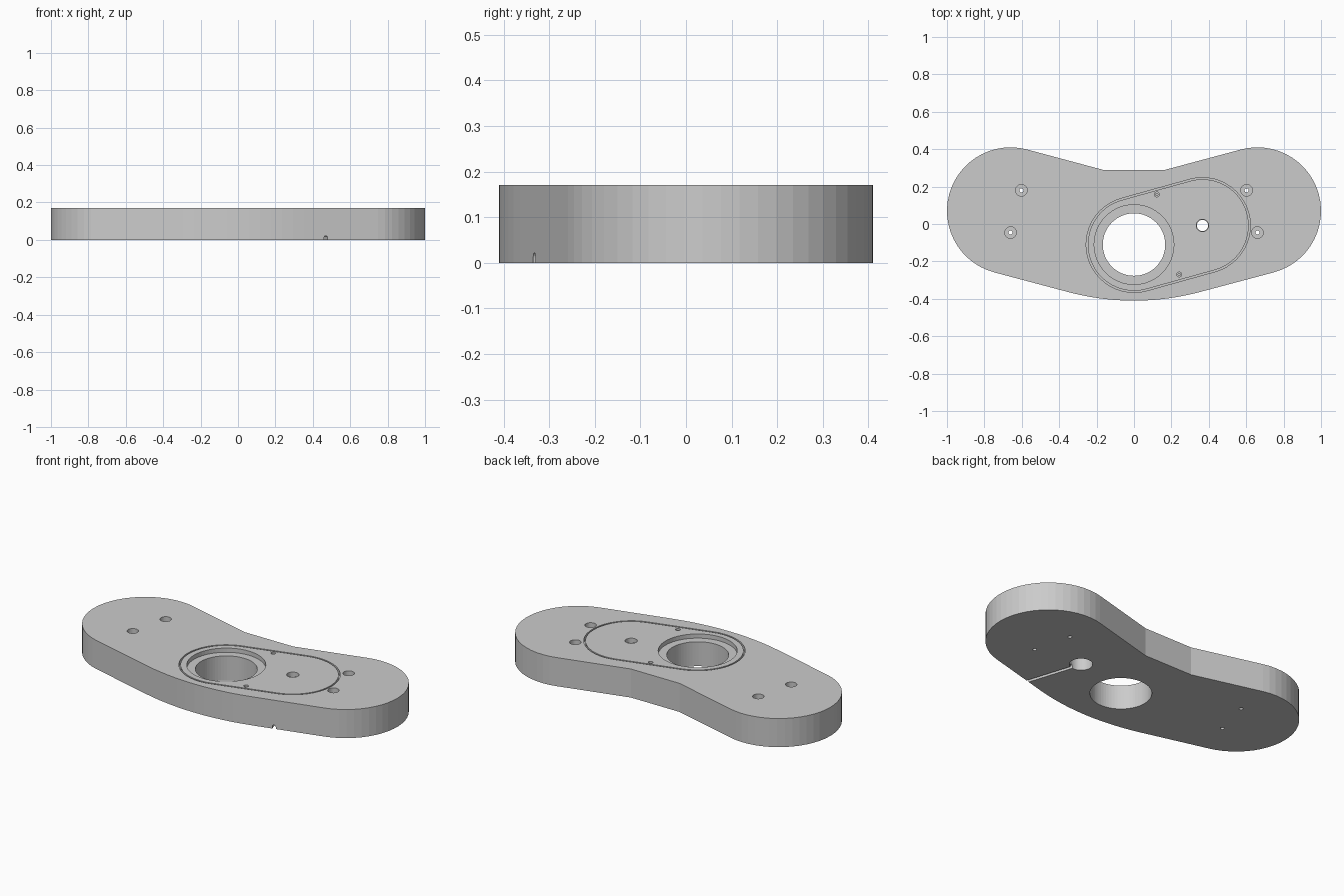
import bpy, bmesh
from math import sin, cos, pi, radians, sqrt, atan2

if "Cube" in bpy.data.objects:
    bpy.data.objects.remove(bpy.data.objects["Cube"])

H = 0.17            # body height
FLOOR = 0.145       # floor of the recess holding the cover plate
A = (0.0, -0.11)    # large bore centre
B = (0.366, -0.008) # small hole centre


def arc(c, r, a0, a1, n):
    return [(c[0] + r * cos(radians(a0 + (a1 - a0) * i / n)),
             c[1] + r * sin(radians(a0 + (a1 - a0) * i / n))) for i in range(n + 1)]


def circle(c, r, n=48):
    return arc(c, r, 0, 360, n)[:-1]


def prism(name, pts, z0, z1):
    bm = bmesh.new()
    low = [bm.verts.new((x, y, z0)) for x, y in pts]
    top = [bm.verts.new((x, y, z1)) for x, y in pts]
    n = len(pts)
    bm.faces.new(low[::-1])
    bm.faces.new(top)
    for i in range(n):
        j = (i + 1) % n
        bm.faces.new((low[i], low[j], top[j], top[i]))
    bmesh.ops.recalc_face_normals(bm, faces=bm.faces)
    me = bpy.data.meshes.new(name)
    bm.to_mesh(me)
    bm.free()
    ob = bpy.data.objects.new(name, me)
    bpy.context.collection.objects.link(ob)
    return ob


def cut(ob, cutter):
    cutter.hide_render = True
    m = ob.modifiers.new("cut", 'BOOLEAN')
    m.operation = 'DIFFERENCE'
    m.solver = 'EXACT'
    m.object = cutter
    bpy.context.view_layer.objects.active = ob
    bpy.ops.object.modifier_apply(modifier=m.name)
    bpy.data.objects.remove(cutter, do_unlink=True)


def drill(ob, c, r, z0, z1, n=32):
    cut(ob, prism("cutter", circle(c, r, n), z0, z1))


def capsule(r):
    t = math_angle = atan2(B[1] - A[1], B[0] - A[0]) * 180 / pi
    return arc(B, r, t - 90, t + 90, 24) + arc(A, r, t + 90, t + 270, 24)


# Boomerang-shaped body: right half profile, mirrored
right = arc((0, 0.95), 1.36, -90, -75, 6)[1:] \
    + arc((0.66, 0.07), 0.34, -75, 105, 26) + [(0.16, 0.288)]
outline = [(0, -0.41)] + right + [(-x, y) for x, y in reversed(right)]
body = prism("body", outline, 0, H)

# Recess for the cover plate, and the large bore
cut(body, prism("cutter", capsule(0.256), FLOOR, H + 0.1))
drill(body, A, 0.167, -0.1, H + 0.1, 64)

# Counterbored mounting holes
for s in (-1, 1):
    for c in ((s * 0.602, 0.18), (s * 0.66, -0.046)):
        drill(body, c, 0.031, 0.07, H + 0.1)
        drill(body, c, 0.011, -0.1, H + 0.1, 16)

# Small through hole with a wider pocket underneath
drill(body, B, 0.03, -0.1, H + 0.1)
drill(body, B, 0.063, -0.1, 0.08)

# Round-topped cable channel on the underside
channel = prism("cutter", [(-0.01, -0.05), (0.01, -0.05)] + arc((0, 0.012), 0.01, 0, 180, 10), 0, 0.42)
channel.rotation_euler = (pi / 2, 0, atan2(0.47 - B[0], 0.325))
channel.location = (B[0], B[1], 0)
bpy.context.view_layer.update()
cut(body, channel)

# Inlaid cover plate with thin clearance gap
plate = prism("cover_plate", capsule(0.247), FLOOR, H)
drill(plate, A, 0.213, 0, H + 0.1, 64)
drill(plate, B, 0.033, 0, H + 0.1)
for c in ((0.122, 0.158), (0.242, -0.27)):
    drill(plate, c, 0.013, H - 0.013, H + 0.1, 20)
    drill(plate, c, 0.006, 0, H + 0.1, 12)
    drill(body, c, 0.006, 0.09, H + 0.1, 12)
